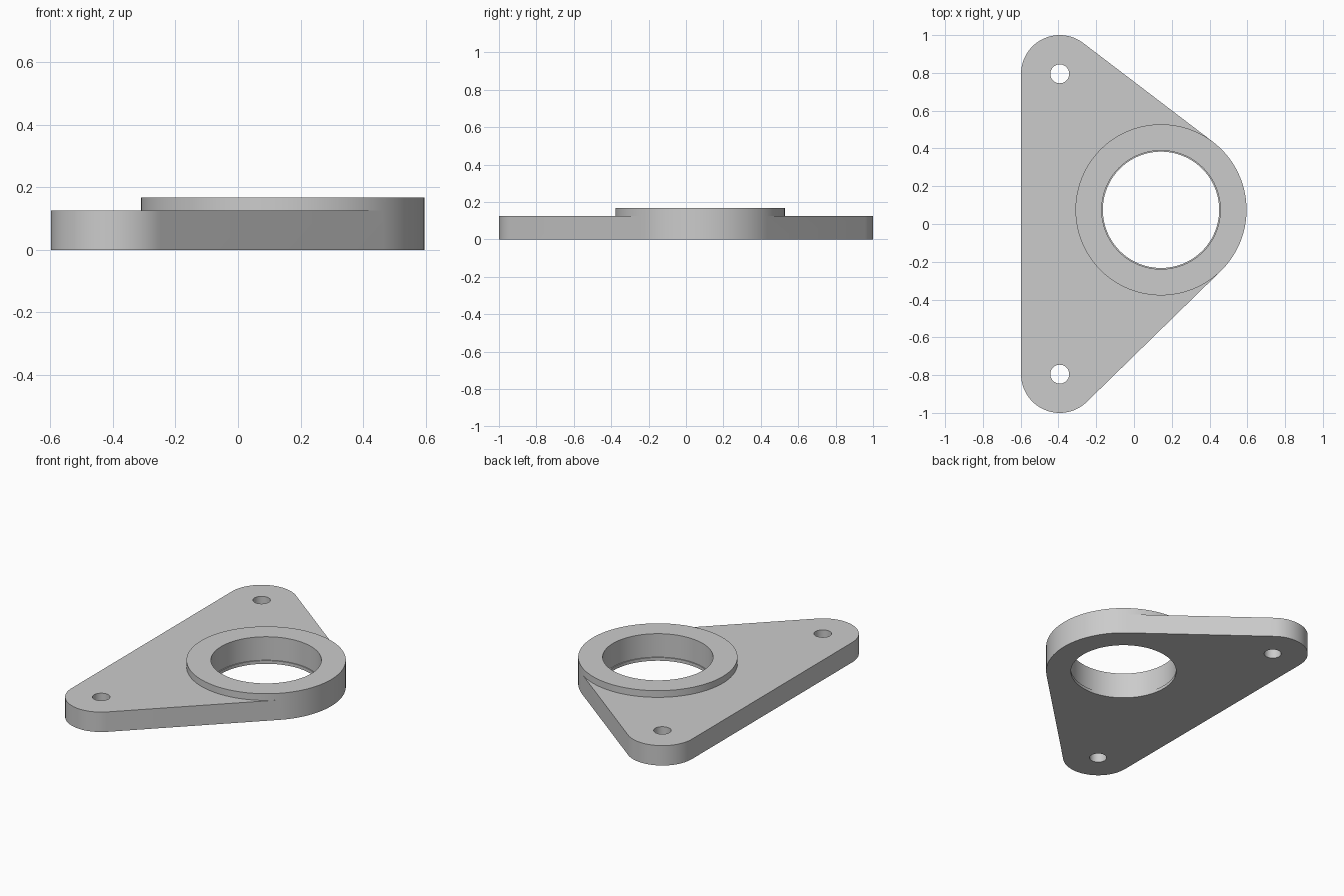
import bpy, bmesh
from math import sin, cos, tau
from mathutils import Vector
from mathutils.geometry import convex_hull_2d

if "Cube" in bpy.data.objects:
    bpy.data.objects.remove(bpy.data.objects["Cube"])

PLATE_TOP, COLLAR_TOP, LIP_TOP = 0.125, 0.167, 0.02
HUB, HUB_R = (0.143, 0.075), 0.453
EARS, EAR_R, BOLT_R = [(-0.393, 0.795), (-0.393, -0.795)], 0.205, 0.05
BORE_R, LIP_R = 0.314, 0.308

metal = bpy.data.materials.new("light grey metal")
metal.use_nodes = True
metal.diffuse_color = (0.6, 0.6, 0.6, 1)
metal.node_tree.nodes["Principled BSDF"].inputs["Base Color"].default_value = (0.6, 0.6, 0.6, 1)


def circle(centre, r, n=96):
    return [Vector((centre[0] + r * cos(tau * i / n), centre[1] + r * sin(tau * i / n)))
            for i in range(n)]


def prism(name, outline, z0, z1):
    """Extrude a flat outline straight up from z0 to z1."""
    bm = bmesh.new()
    face = bm.faces.new([bm.verts.new((p.x, p.y, z0)) for p in outline])
    top = bmesh.ops.extrude_face_region(bm, geom=[face])["geom"]
    for v in top:
        if isinstance(v, bmesh.types.BMVert):
            v.co.z = z1
    bmesh.ops.recalc_face_normals(bm, faces=bm.faces)
    mesh = bpy.data.meshes.new(name)
    bm.to_mesh(mesh)
    bm.free()
    mesh.materials.append(metal)
    obj = bpy.data.objects.new(name, mesh)
    bpy.context.collection.objects.link(obj)
    return obj


def combine(target, tool, operation):
    """Apply a boolean and discard the tool."""
    bpy.context.view_layer.objects.active = target
    mod = target.modifiers.new(operation.lower(), "BOOLEAN")
    mod.operation, mod.solver, mod.object = operation, "EXACT", tool
    bpy.ops.object.modifier_apply(modifier=mod.name)
    bpy.data.objects.remove(tool)


# Triangular plate: the hull around two bolt ears and the hub
points = circle(HUB, HUB_R) + [p for e in EARS for p in circle(e, EAR_R)]
outline = [points[i] for i in convex_hull_2d(points)]
flange = prism("flange_plate", outline, 0, PLATE_TOP)

# Raised collar on the hub
combine(flange, prism("collar", circle(HUB, HUB_R), 0, COLLAR_TOP), "UNION")

# Bore with a thin lip at the bottom, and the bolt holes
combine(flange, prism("bore_cutter", circle(HUB, BORE_R), LIP_TOP, 0.3), "DIFFERENCE")
combine(flange, prism("lip_cutter", circle(HUB, LIP_R), -0.1, 0.3), "DIFFERENCE")
for ear in EARS:
    combine(flange, prism("bolt_cutter", circle(ear, BOLT_R, 48), -0.1, 0.3), "DIFFERENCE")

# Smooth curved walls, crisp rims
bpy.ops.object.select_all(action="DESELECT")
flange.select_set(True)
bpy.context.view_layer.objects.active = flange
bpy.ops.object.shade_smooth_by_angle(angle=0.5)
